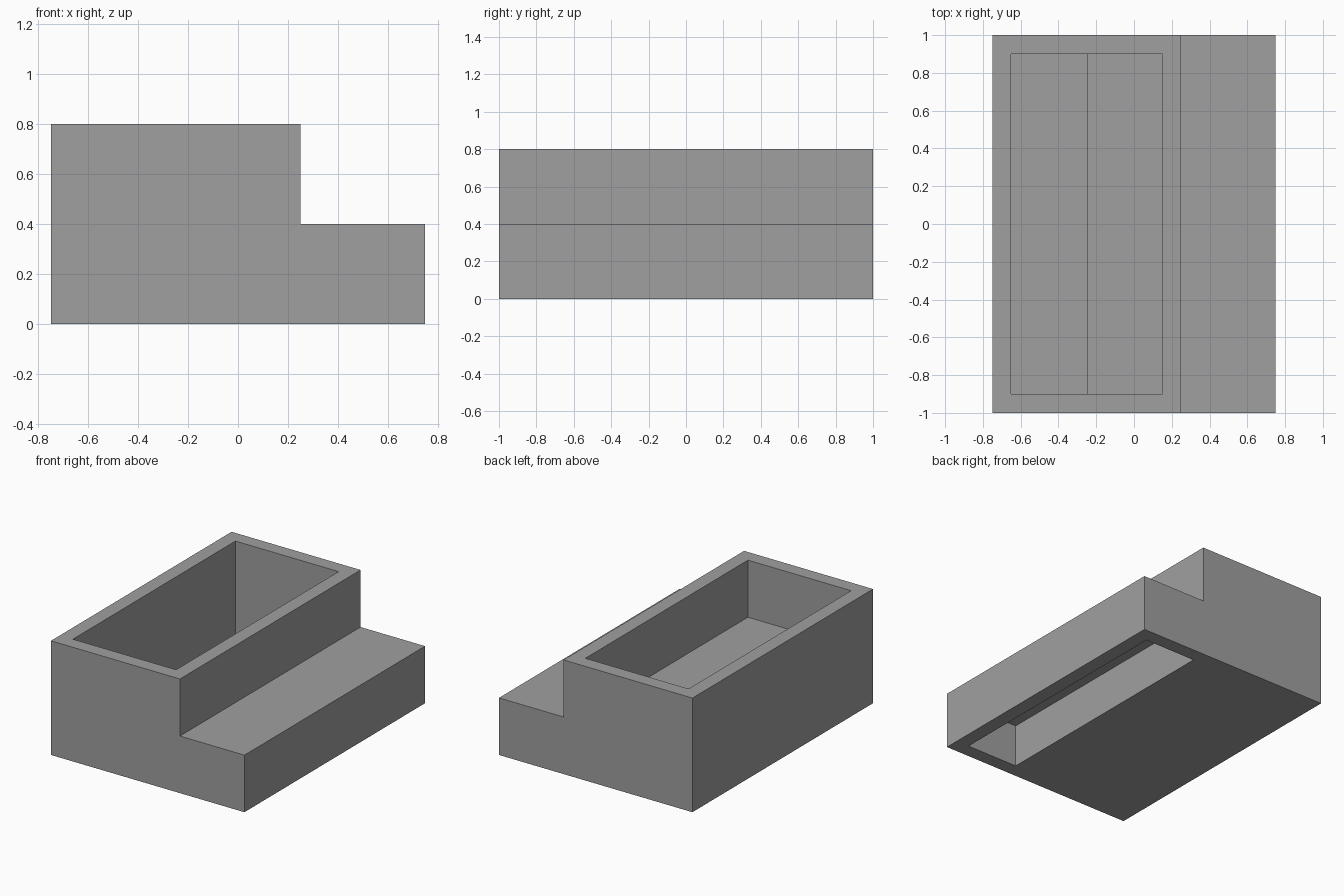
import bpy
import bmesh

if "Cube" in bpy.data.objects:
    bpy.data.objects.remove(bpy.data.objects["Cube"], do_unlink=True)

# Single stone grey material
grey = bpy.data.materials.new("stone_grey")
grey.use_nodes = True
colour = (0.35, 0.35, 0.35, 1)
grey.diffuse_color = colour
grey.node_tree.nodes["Principled BSDF"].inputs["Base Color"].default_value = colour


def extrude_profile(name, profile, half_depth):
    """Extrude an (x, z) outline along y, centred on y = 0."""
    bm = bmesh.new()
    face = bm.faces.new([bm.verts.new((x, -half_depth, z)) for x, z in profile])
    extruded = bmesh.ops.extrude_face_region(bm, geom=[face])["geom"]
    moved = [v for v in extruded if isinstance(v, bmesh.types.BMVert)]
    bmesh.ops.translate(bm, verts=moved, vec=(0, 2 * half_depth, 0))
    bmesh.ops.recalc_face_normals(bm, faces=bm.faces)
    mesh = bpy.data.meshes.new(name)
    bm.to_mesh(mesh)
    bm.free()
    mesh.materials.append(grey)
    obj = bpy.data.objects.new(name, mesh)
    bpy.context.collection.objects.link(obj)
    return obj


def carve(target, cutter):
    """Subtract the cutter, bake the result and discard the cutter."""
    cutter.hide_render = True
    mod = target.modifiers.new("carve", 'BOOLEAN')
    mod.operation = 'DIFFERENCE'
    mod.solver = 'EXACT'
    mod.object = cutter
    bpy.context.view_layer.update()
    graph = bpy.context.evaluated_depsgraph_get()
    baked = bpy.data.meshes.new_from_object(target.evaluated_get(graph))
    target.modifiers.clear()
    target.data = baked
    bpy.data.objects.remove(cutter, do_unlink=True)


# Stepped outer block
body = extrude_profile("stepped_trough", [
    (-0.75, 0), (0.75, 0), (0.75, 0.4), (0.25, 0.4), (0.25, 0.8), (-0.75, 0.8)], 1.0)

# Open basin with a raised ledge along one side
carve(body, extrude_profile("basin_cutter", [
    (-0.65, 0.1), (-0.25, 0.1), (-0.25, 0.4), (0.15, 0.4), (0.15, 1), (-0.65, 1)], 0.9))

# Hollow underneath the low step
carve(body, extrude_profile("underside_cutter", [
    (0.25, -0.2), (0.65, -0.2), (0.65, 0.3), (0.25, 0.3)], 0.9))
